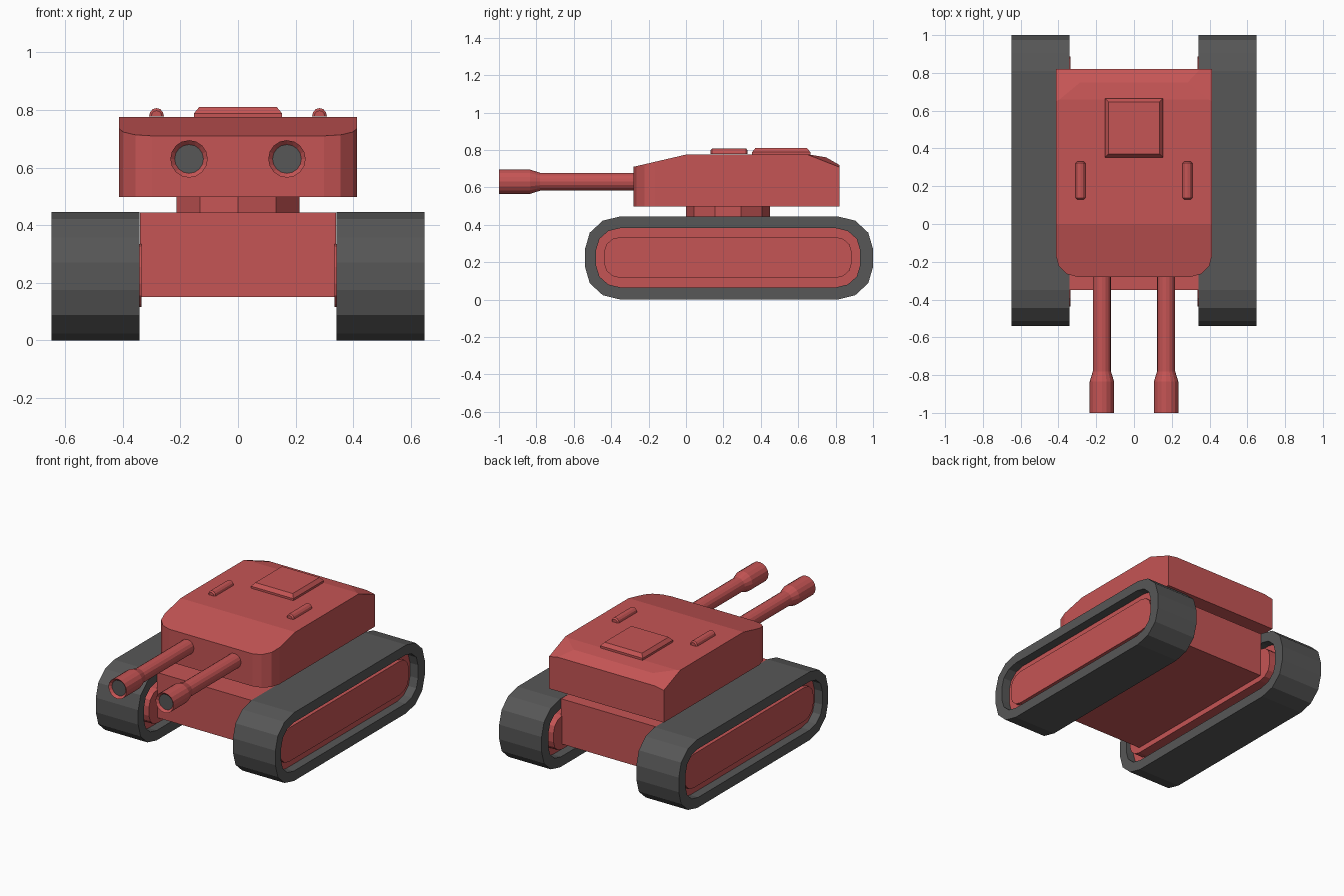
import bpy, bmesh, math
from mathutils import Vector

if "Cube" in bpy.data.objects:
    bpy.data.objects.remove(bpy.data.objects["Cube"])


def material(name, rgb):
    m = bpy.data.materials.new(name)
    m.diffuse_color = (*rgb, 1)
    m.use_nodes = True
    m.node_tree.nodes["Principled BSDF"].inputs["Base Color"].default_value = m.diffuse_color
    return m


RED = material("red paint", (0.56, 0.09, 0.09))
GREY = material("dark grey rubber", (0.095, 0.095, 0.095))


def finish(name, bm, mats):
    bmesh.ops.recalc_face_normals(bm, faces=bm.faces[:])
    me = bpy.data.meshes.new(name)
    bm.to_mesh(me)
    bm.free()
    for m in mats:
        me.materials.append(m)
    ob = bpy.data.objects.new(name, me)
    bpy.context.collection.objects.link(ob)
    return ob


def loft(name, loops, mats, cyclic=False, last_cap=0):
    """Skin equal-length point loops; capped, or closed into a ring."""
    bm = bmesh.new()
    vs = [[bm.verts.new(p) for p in loop] for loop in loops]
    n = len(vs[0])
    pairs = list(zip(vs, vs[1:])) + ([(vs[-1], vs[0])] if cyclic else [])
    for a, b in pairs:
        for i in range(n):
            j = (i + 1) % n
            bm.faces.new((a[i], a[j], b[j], b[i]))
    if not cyclic:
        bm.faces.new(vs[0])
        bm.faces.new(vs[-1]).material_index = last_cap
    return finish(name, bm, mats)


def rounded(x, y0, y1, z0, z1, ry, rz):
    """Rectangle in the y-z plane with faceted elliptical corners."""
    corners = [(y1 - ry, z1 - rz), (y0 + ry, z1 - rz), (y0 + ry, z0 + rz), (y1 - ry, z0 + rz)]
    pts = []
    for q, (cy, cz) in enumerate(corners):
        for k in range(4):
            a = math.radians(90 * q + 30 * k)
            pts.append((x, cy + ry * math.cos(a), cz + rz * math.sin(a)))
    return pts


def rect(x0, x1, y0, y1, z):
    return [(x0, y0, z), (x1, y0, z), (x1, y1, z), (x0, y1, z)]


def circle(cx, cz, y, r, n=16):
    return [(cx + r * math.cos(2 * math.pi * k / n), y, cz + r * math.sin(2 * math.pi * k / n))
            for k in range(n)]


OUTER = (-0.54, 1.0, 0.0, 0.445, 0.19, 0.175)
INNER = (-0.48, 0.93, 0.065, 0.382, 0.13, 0.115)
BLOCK = (-0.438, 0.886, 0.115, 0.335, 0.09, 0.08)

for s, side in ((-1, "left"), (1, "right")):
    # track belt with recessed panel and raised centre block
    loft(side + "_track", [rounded(s * 0.342, *OUTER), rounded(s * 0.648, *OUTER),
                           rounded(s * 0.648, *INNER), rounded(s * 0.342, *INNER)], [GREY], cyclic=True)
    loft(side + "_track_panel", [rounded(s * 0.40, *INNER), rounded(s * 0.59, *INNER)], [RED])
    loft(side + "_track_block", [rounded(s * 0.335, *BLOCK), rounded(s * 0.612, *BLOCK)], [RED])

    # gun barrel: tube, flared muzzle, dark bore
    steps = [(-0.20, 0.048), (-0.78, 0.048), (-0.835, 0.065), (-1.0, 0.065), (-0.985, 0.05)]
    loft(side + "_gun_barrel", [circle(s * 0.17, 0.63, y, r) for y, r in steps], [RED, GREY], last_cap=1)

    # roof rail: half-round bar with slightly tapered ends
    rail = []
    for y, r in ((0.13, 0.018), (0.138, 0.026), (0.322, 0.026), (0.33, 0.018)):
        rail.append([(s * 0.283 + r * math.cos(math.pi * k / 6), y, 0.778 + r * math.sin(math.pi * k / 6) * 1.1)
                     for k in range(7)])
    loft(side + "_roof_rail", rail, [RED])

# hull between the tracks
loft("hull", [rect(-0.341, 0.341, -0.35, 0.80, 0.15), rect(-0.341, 0.341, -0.35, 0.80, 0.444)], [RED])

# ten-sided turret ring
loft("turret_ring", [[(0.225 * math.sin(k * math.pi / 5), 0.225 + 0.225 * math.cos(k * math.pi / 5), z)
                      for k in range(10)] for z in (0.43, 0.51)], [RED])

# turret: box with rounded front corners, then sloped cuts on the roof
bm = bmesh.new()
bmesh.ops.create_cube(bm, size=1)
for v in bm.verts:
    v.co = (v.co.x * 0.828, 0.27 + v.co.y * 1.10, 0.6365 + v.co.z * 0.277)
front = [e for e in bm.edges if all(v.co.y < 0 for v in e.verts)
         and abs(e.verts[0].co.z - e.verts[1].co.z) > 0.1]
bmesh.ops.bevel(bm, geom=front, offset=0.115, segments=3, profile=0.5, affect='EDGES')


def cut(a, b, c):
    a, b, c = Vector(a), Vector(b), Vector(c)
    n = (b - a).cross(c - a).normalized()
    if n.z < 0:
        n = -n
    r = bmesh.ops.bisect_plane(bm, geom=bm.verts[:] + bm.edges[:] + bm.faces[:], dist=1e-5,
                               plane_co=a, plane_no=n, clear_outer=True)
    edges = [e for e in r['geom_cut'] if isinstance(e, bmesh.types.BMEdge)]
    bmesh.ops.holes_fill(bm, edges=edges)


cut((0, 0, 0.775), (1, 0, 0.775), (0, -0.28, 0.71))
cut((0, 0.66, 0.775), (1, 0.66, 0.775), (0, 0.75, 0.76))
cut((0, 0.75, 0.76), (1, 0.75, 0.76), (0, 0.82, 0.72))
for s in (-1, 1):
    cut((s * 0.414, 0.65, 0.775), (s * 0.414, 0.82, 0.708), (s * 0.34, 0.82, 0.722))
finish("turret", bm, [RED])

# roof hatch with chamfered rim
loft("roof_hatch", [rect(-0.153, 0.153, 0.353, 0.665, 0.77), rect(-0.153, 0.153, 0.353, 0.665, 0.788),
                    rect(-0.135, 0.135, 0.371, 0.647, 0.81)], [RED])
